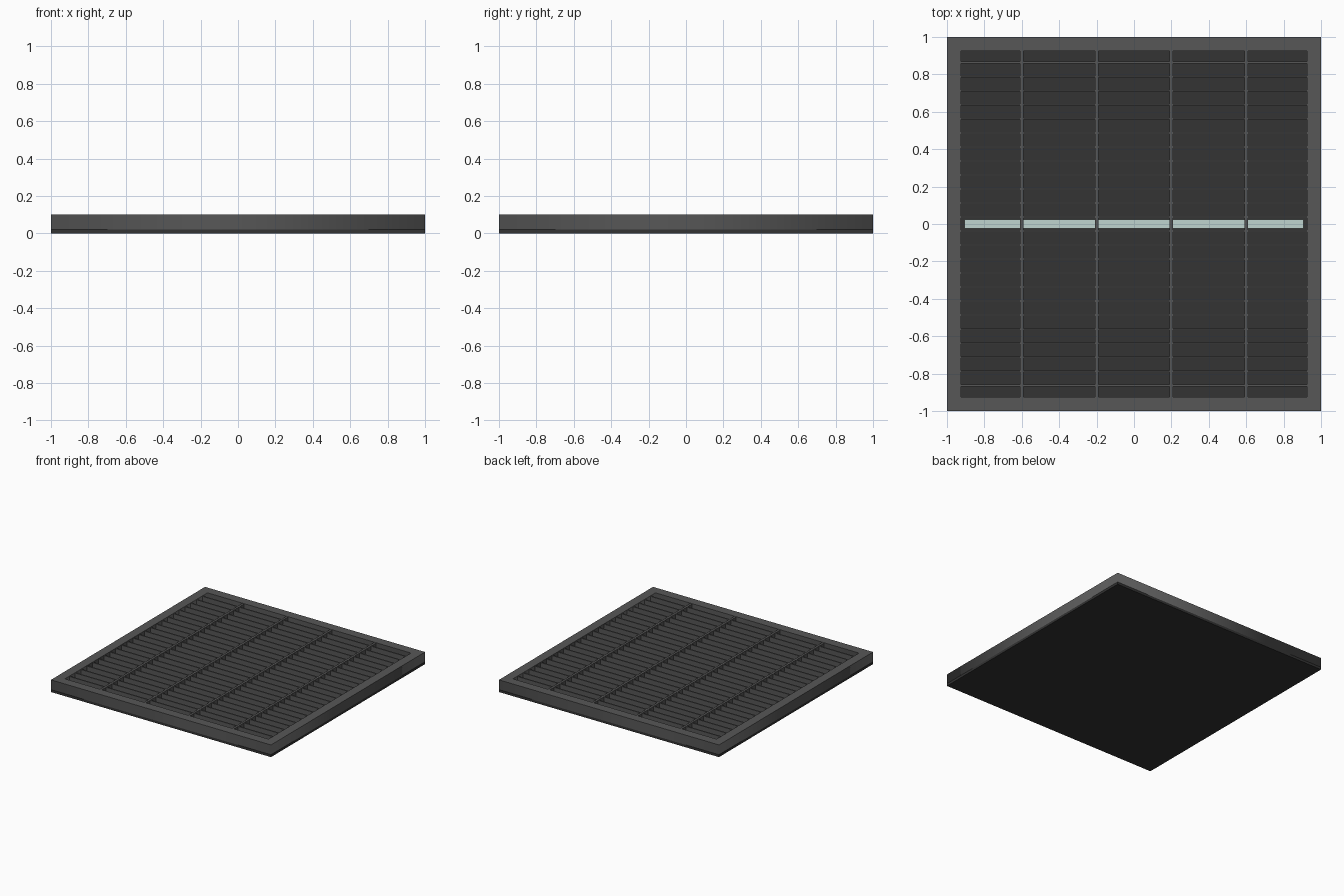
import bpy

if "Cube" in bpy.data.objects:
    bpy.data.objects.remove(bpy.data.objects["Cube"])


def material(name, rgb):
    m = bpy.data.materials.new(name)
    m.diffuse_color = (*rgb, 1)
    m.use_nodes = True
    m.node_tree.nodes["Principled BSDF"].inputs["Base Color"].default_value = m.diffuse_color
    return m


GREY = material("frame grey", (0.095, 0.095, 0.095))
DARK = material("base charcoal", (0.033, 0.033, 0.033))
GLOW = material("pale aqua light", (0.52, 0.66, 0.63))


def box(name, x, y, z, mat):
    """Box from (min, max) ranges on each axis."""
    bpy.ops.mesh.primitive_cube_add(size=1, location=[(r[0] + r[1]) / 2 for r in (x, y, z)])
    ob = bpy.context.object
    ob.name = name
    ob.scale = [r[1] - r[0] for r in (x, y, z)]
    bpy.ops.object.transform_apply(location=False, rotation=False, scale=True)
    ob.data.materials.append(mat)
    return ob


BASE, TOP, INNER = 0.02, 0.10, 0.925

# dark base plate
box("base_plate", (-1, 1), (-1, 1), (0, BASE), DARK)

# square border: extruded outline with a hole
curve = bpy.data.curves.new("frame", 'CURVE')
curve.dimensions = '2D'
curve.fill_mode = 'BOTH'
curve.extrude = (TOP - BASE) / 2
for half in (1, INNER):
    s = curve.splines.new('POLY')
    s.points.add(3)
    s.use_cyclic_u = True
    for p, (sx, sy) in zip(s.points, ((-1, -1), (1, -1), (1, 1), (-1, 1))):
        p.co = (sx * half, sy * half, 0, 1)
frame = bpy.data.objects.new("frame", curve)
frame.location.z = (TOP + BASE) / 2
bpy.context.collection.objects.link(frame)
bpy.ops.object.select_all(action='DESELECT')
frame.select_set(True)
bpy.context.view_layer.objects.active = frame
bpy.ops.object.convert(target='MESH')
frame = bpy.context.object
frame.data.materials.clear()
frame.data.materials.append(GREY)

# thin slats across the opening, leaving 25 slots
for i in range(24):
    y = (i - 11.5) * 0.075
    box(f"slat_{i + 1}", (-INNER, INNER), (y - 0.005, y + 0.005), (BASE, TOP - 0.003), GREY)

# cross dividers
for i, x in enumerate((-0.6, -0.2, 0.2, 0.6)):
    box(f"divider_{i + 1}", (x - 0.009, x + 0.009), (-INNER, INNER), (BASE, TOP - 0.002), GREY)

# light strip lying in the middle slot
box("light_strip", (-0.905, 0.905), (-0.024, 0.024), (BASE, BASE + 0.009), GLOW)
